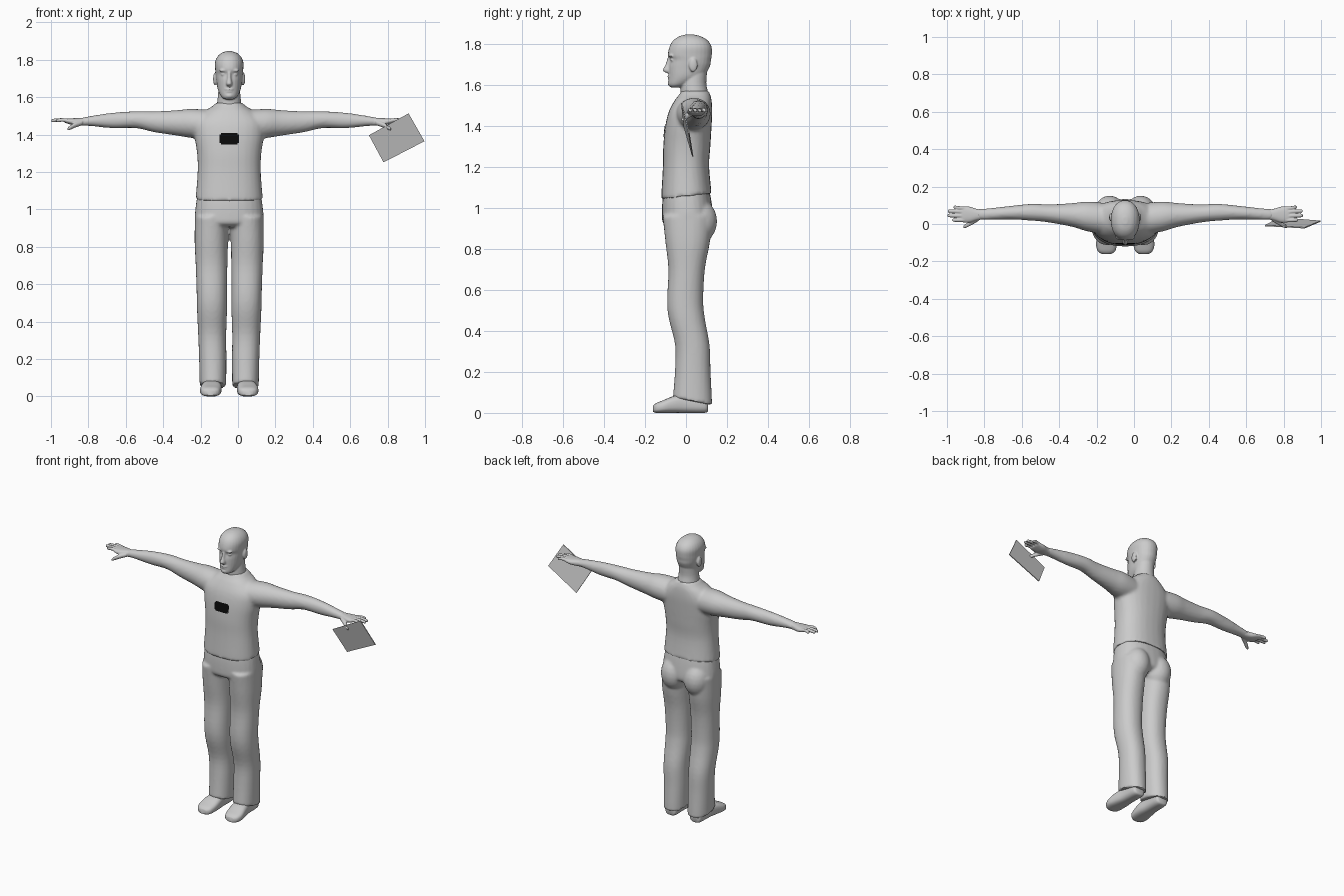
import bpy, bmesh, math
from mathutils import Vector, Matrix

cube = bpy.data.objects.get("Cube")
if cube:
    bpy.data.objects.remove(cube, do_unlink=True)

CENTRE = Vector((-0.047, 0, 0))      # the body stands left of the origin


def material(name, value):
    m = bpy.data.materials.new(name)
    m.use_nodes = True
    colour = (value, value, value, 1)
    m.diffuse_color = colour
    bsdf = m.node_tree.nodes["Principled BSDF"]
    bsdf.inputs["Base Color"].default_value = colour
    bsdf.inputs["Roughness"].default_value = 0.7
    return m


GREY = material("light_grey", 0.6)
BLACK = material("black", 0.003)


def smooth_rings(rings, steps=4):
    """Interpolate the section list with a Catmull-Rom curve."""
    out = []
    for i in range(len(rings) - 1):
        p0, p1 = rings[max(i - 1, 0)], rings[i]
        p2, p3 = rings[i + 1], rings[min(i + 2, len(rings) - 1)]
        for k in range(steps):
            t = k / steps
            out.append([b + t / 2 * (c - a + t * (2 * a - 5 * b + 4 * c - d + t * (3 * (b - c) + d - a)))
                        for a, b, c, d in zip(p0, p1, p2, p3)])
    return out + [rings[-1]]


def loft(bm, axis, rings, side=1, power=2.0, tilt=0, count=28):
    """Closed loft of superellipses; ring = position, centre a, b, radius a, b."""
    loops = []
    for n, (t, a, b, ra, rb) in enumerate(smooth_rings(rings)):
        loop = []
        for i in range(count):
            ang = math.tau * i / count
            c, s = math.cos(ang), math.sin(ang)
            u = a + ra * math.copysign(abs(c) ** (2 / power), c)
            v = b + rb * math.copysign(abs(s) ** (2 / power), s)
            p = {"x": (t, u, v), "y": (u, t, v), "z": (u, v, t)}[axis]
            lift = tilt * p[1] if n == 0 else 0
            loop.append(bm.verts.new(Vector((p[0] * side, p[1], p[2] + lift)) + CENTRE))
        loops.append(loop)
    for lo, hi in zip(loops, loops[1:]):
        for i in range(count):
            j = (i + 1) % count
            bm.faces.new((lo[i], lo[j], hi[j], hi[i]))
    bm.faces.new(loops[0])
    bm.faces.new(loops[-1])


def ball(bm, centre, radii):
    mat = Matrix.Translation(Vector(centre) + CENTRE) @ Matrix.Diagonal((*radii, 1))
    bmesh.ops.create_icosphere(bm, subdivisions=3, radius=1, matrix=mat)


def finish(bm, name, mat, voxel=0, relax=2):
    """Make the object, fuse its overlapping volumes and shade it."""
    bmesh.ops.recalc_face_normals(bm, faces=bm.faces)
    mesh = bpy.data.meshes.new(name)
    bm.to_mesh(mesh)
    bm.free()
    obj = bpy.data.objects.new(name, mesh)
    bpy.context.collection.objects.link(obj)
    if voxel:
        rm = obj.modifiers.new("fuse", "REMESH")
        rm.mode = "VOXEL"
        rm.voxel_size = voxel
        sm = obj.modifiers.new("relax", "SMOOTH")
        sm.iterations = relax
        graph = bpy.context.evaluated_depsgraph_get()
        fused = bpy.data.meshes.new_from_object(obj.evaluated_get(graph))
        obj.modifiers.clear()
        obj.data = fused
    obj.data.materials.clear()
    obj.data.materials.append(mat)
    bpy.ops.object.select_all(action="DESELECT")
    obj.select_set(True)
    bpy.context.view_layer.objects.active = obj
    bpy.ops.object.shade_smooth_by_angle(angle=math.radians(45))
    return obj


# Shirt: torso and both sleeves
bm = bmesh.new()
loft(bm, "z", [
    (1.055, 0, .003, .18, .124), (1.2, 0, 0, .169, .113), (1.3, 0, .004, .172, .115),
    (1.4, 0, .012, .187, .113), (1.47, 0, .022, .185, .106), (1.525, 0, .035, .13, .09),
    (1.55, 0, .042, .092, .077), (1.57, 0, .044, .07, .068)], power=2.3, tilt=.12)
for side in (1, -1):
    loft(bm, "x", [
        (.08, .025, 1.45, .085, .08), (.20, .04, 1.459, .08, .078), (.28, .048, 1.462, .064, .068),
        (.40, .056, 1.468, .049, .056), (.50, .063, 1.479, .045, .045), (.62, .06, 1.475, .036, .042),
        (.74, .052, 1.472, .031, .027), (.79, .05, 1.468, .03, .022)], side)
shirt = finish(bm, "shirt", GREY, .01, 4)

# Trousers: hips, seat and legs
bm = bmesh.new()
loft(bm, "z", [
    (1.1, 0, .003, .165, .108), (1.04, 0, .004, .176, .119), (.96, 0, .008, .184, .125),
    (.925, 0, .008, .175, .12), (.905, 0, .008, .14, .09)], power=2.3)
for side in (1, -1):
    loft(bm, "z", [
        (.063, .087, .031, .071, .096), (.2, .088, .033, .073, .087), (.33, .091, .031, .075, .084),
        (.46, .092, .004, .08, .088), (.55, .093, -.004, .081, .088), (.7, .095, .003, .084, .089),
        (.83, .097, .008, .088, .108), (.96, .095, .008, .088, .122)],
        side, power=2.2, tilt=-.2)
    ball(bm, (side * .083, .058, .935), (.085, .094, .11))
finish(bm, "trousers", GREY, .009, 3)

# Head: skull, neck and face
bm = bmesh.new()
loft(bm, "z", [
    (1.5, 0, .047, .075, .066), (1.56, 0, .041, .066, .067),
    (1.61, 0, .037, .06, .062), (1.68, 0, .045, .055, .06)])
loft(bm, "z", [
    (1.588, 0, -.05, .022, .024), (1.602, 0, -.035, .042, .05), (1.64, 0, 0, .061, .084),
    (1.69, 0, .016, .069, .1), (1.722, 0, .022, .073, .1), (1.747, 0, .019, .075, .107),
    (1.785, 0, .022, .076, .103), (1.815, 0, .022, .064, .086), (1.836, 0, .02, .041, .055),
    (1.846, 0, .018, .012, .018)], power=2.15)
loft(bm, "z", [
    (1.658, 0, -.082, .011, .012), (1.671, 0, -.088, .017, .025),
    (1.70, 0, -.082, .011, .018), (1.735, 0, -.076, .01, .013)])
ball(bm, (0, -.078, 1.642), (.024, .013, .006))
ball(bm, (0, -.076, 1.63), (.021, .013, .007))
ball(bm, (0, -.072, 1.607), (.022, .018, .014))
for side in (1, -1):
    ball(bm, (side * .03, -.071, 1.742), (.024, .014, .008))
    ball(bm, (side * .03, -.065, 1.721), (.014, .011, .007))
    ball(bm, (side * .076, .035, 1.697), (.01, .021, .034))
finish(bm, "head", GREY, .005)

# Hands: palm, four fingers and thumb; finger = tip reach, root y, tip y
FINGERS = [(.918, .082, .09), (.948, .063, .069), (.95, .042, .045), (.925, .02, .021)]
for side, label in ((1, "left"), (-1, "right")):
    bm = bmesh.new()
    loft(bm, "x", [
        (.75, .051, 1.47, .025, .021), (.79, .05, 1.468, .03, .021), (.83, .05, 1.468, .042, .019),
        (.865, .051, 1.472, .043, .014), (.88, .051, 1.474, .036, .01)], side, power=2.4)
    for reach, root, tip in FINGERS:
        loft(bm, "x", [
            (.85, root, 1.472, .01, .01), (.89, (root + tip) / 2, 1.478, .01, .01),
            (reach - .008, tip, 1.475, .009, .009), (reach, tip, 1.474, .005, .005)], side, count=12)
    loft(bm, "x", [
        (.785, .03, 1.464, .015, .014), (.825, .006, 1.45, .014, .014),
        (.855, -.011, 1.434, .011, .011), (.865, -.016, 1.428, .006, .006)], side, count=12)
    finish(bm, label + "_hand", GREY, .004, 1)

# Shoes
for side, label in ((1, "left"), (-1, "right")):
    bm = bmesh.new()
    loft(bm, "y", [
        (.107, .09, .035, .028, .026), (.09, .09, .045, .043, .045), (0, .092, .045, .046, .045),
        (-.06, .095, .041, .054, .041), (-.11, .1, .031, .056, .031), (-.145, .1, .024, .046, .024),
        (-.16, .1, .02, .026, .015)], side, power=2.8)
    finish(bm, label + "_shoe", GREY)

# Chest badge: thin plate laid on the shirt, with clipped corners
bpy.context.view_layer.update()
bm = bmesh.new()
bmesh.ops.create_grid(bm, x_segments=14, y_segments=8, size=1)
corners = [f for f in bm.faces if all(len(v.link_faces) > 0 for v in f.verts)
           and any(len(v.link_faces) == 1 for v in f.verts)]
bmesh.ops.delete(bm, geom=corners, context="FACES")
for v in bm.verts:
    x, z = v.co.x * .052 + CENTRE.x, v.co.y * .03 + 1.377
    hit, point, _, _ = shirt.ray_cast(Vector((x, -1, z)), Vector((0, 1, 0)))
    v.co = (x, (point.y if hit else -.108) - .003, z)
finish(bm, "chest_badge", BLACK)

# Tablet held in the left hand
bm = bmesh.new()
outline = [(.70, -.012, 1.396), (.912, -.024, 1.513), (.997, .012, 1.364), (.778, .03, 1.251)]
face = bm.faces.new([bm.verts.new(p) for p in outline])
extruded = bmesh.ops.extrude_face_region(bm, geom=[face], use_keep_orig=True)["geom"]
bmesh.ops.translate(bm, vec=(0, .006, 0), verts=[g for g in extruded if isinstance(g, bmesh.types.BMVert)])
finish(bm, "tablet", GREY)
